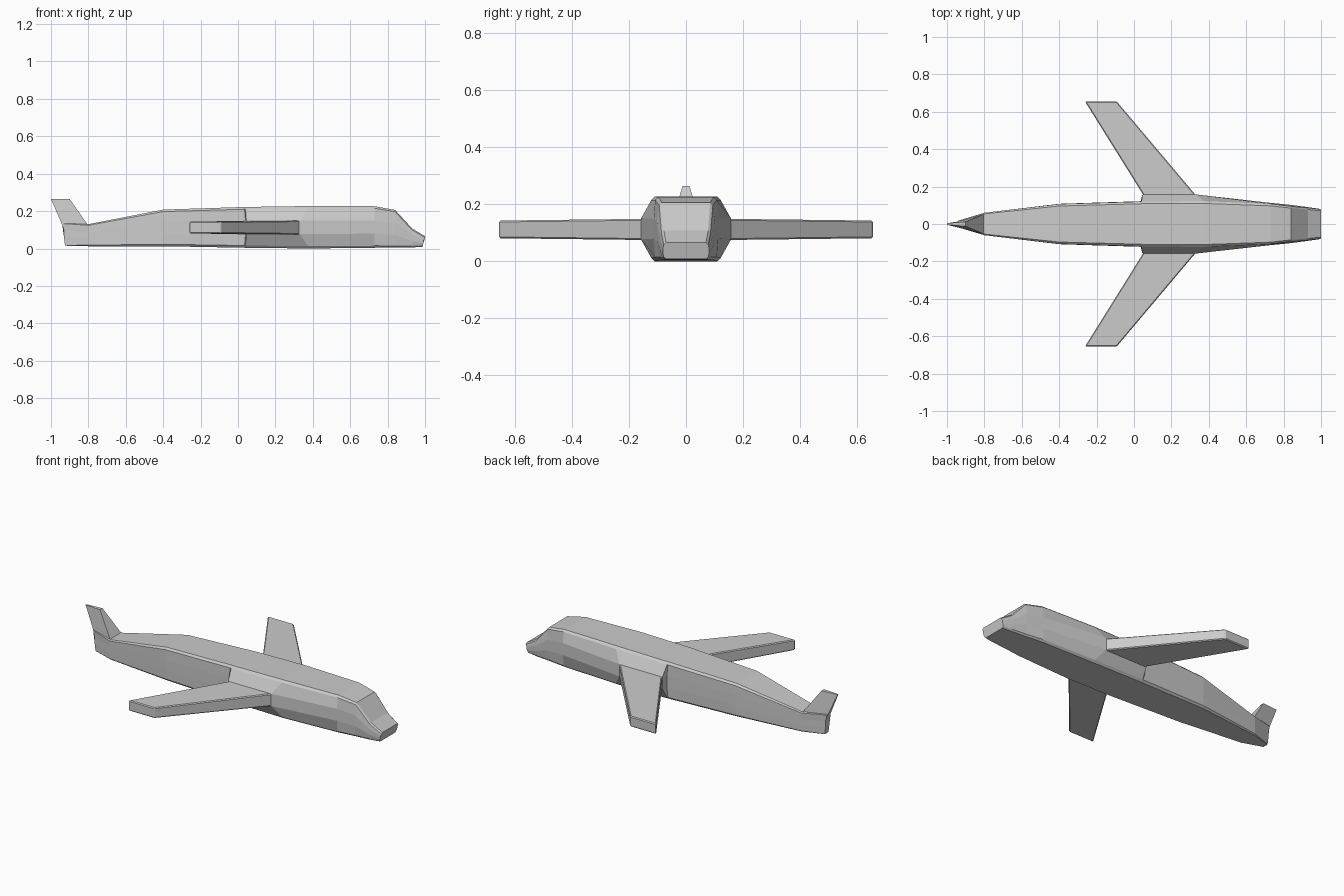
import bpy, bmesh

if "Cube" in bpy.data.objects:
    bpy.data.objects.remove(bpy.data.objects["Cube"])


def make_object(name, rings):
    """Loft a list of equal-length point rings and cap both ends."""
    bm = bmesh.new()
    loops = [[bm.verts.new(p) for p in ring] for ring in rings]
    n = len(loops[0])
    for a, b in zip(loops, loops[1:]):
        for i in range(n):
            j = (i + 1) % n
            bm.faces.new((a[i], a[j], b[j], b[i]))
    bm.faces.new(loops[0])
    bm.faces.new(loops[-1])
    bmesh.ops.recalc_face_normals(bm, faces=bm.faces)
    mesh = bpy.data.meshes.new(name)
    bm.to_mesh(mesh)
    bm.free()
    obj = bpy.data.objects.new(name, mesh)
    bpy.context.collection.objects.link(obj)
    return obj


def bevel(obj, width):
    mod = obj.modifiers.new("Edge chamfer", "BEVEL")
    mod.width = width
    mod.segments = 1


def body_ring(x_low, x_mid, x_top, z_low, z_top, half, half_mid):
    """Chamfered box section whose sides can bulge at mid height."""
    h, c = z_top - z_low, 0.1 * half
    side = [
        (x_low, half - c, z_low),
        (x_low, half, z_low + c),
        (x_low * 0.3 + x_mid * 0.7 if x_mid > 0.9 else x_mid, half_mid, z_low + 0.34 * h),
        (x_mid, half_mid, z_low + 0.66 * h),
        (x_top, half, z_top - c),
        (x_top, half - c, z_top),
    ]
    return side + [(x, -y, z) for x, y, z in reversed(side)]


# Fuselage with built-in wing root bulge
sections = [
    (-0.925, -0.93, -0.94, 0.015, 0.135, 0.018, 0.018),
    (-0.80, -0.80, -0.80, 0.012, 0.130, 0.060, 0.060),
    (-0.40, -0.40, -0.40, 0.012, 0.208, 0.107, 0.108),
    (0.035, 0.040, 0.035, 0.004, 0.222, 0.120, 0.122),
    (0.040, 0.045, 0.040, 0.004, 0.222, 0.121, 0.158),
    (0.375, 0.330, 0.375, 0.000, 0.227, 0.122, 0.158),
    (0.73, 0.73, 0.73, 0.004, 0.226, 0.108, 0.113),
    (0.84, 0.84, 0.84, 0.005, 0.206, 0.094, 0.102),
    (0.93, 0.93, 0.93, 0.006, 0.108, 0.086, 0.090),
    (0.985, 0.993, 1.00, 0.008, 0.066, 0.078, 0.081),
]
make_object("fuselage", [body_ring(*s) for s in sections])

# Swept tail fin, narrowing toward the rear and the tip
fin_rings = []
for x_front, x_back, z, w_front, w_back in (
    (-0.80, -0.938, 0.122, 0.054, 0.014),
    (-0.90, -1.00, 0.265, 0.012, 0.004),
):
    fin_rings.append([(x_front, w_front, z), (x_front, -w_front, z),
                      (x_back, -w_back, z), (x_back, w_back, z)])
make_object("tail_fin", fin_rings)

# Swept wings, one per side
for side, name in ((1, "left_wing"), (-1, "right_wing")):
    rings = []
    for y, x_back, x_front, z_low, z_top in (
        (0.15, 0.053, 0.334, 0.075, 0.149),
        (0.655, -0.262, -0.092, 0.081, 0.143),
    ):
        rings.append([(x_back, side * y, z_low), (x_front, side * y, z_low),
                      (x_front, side * y, z_top), (x_back, side * y, z_top)])
    bevel(make_object(name, rings), 0.005)
